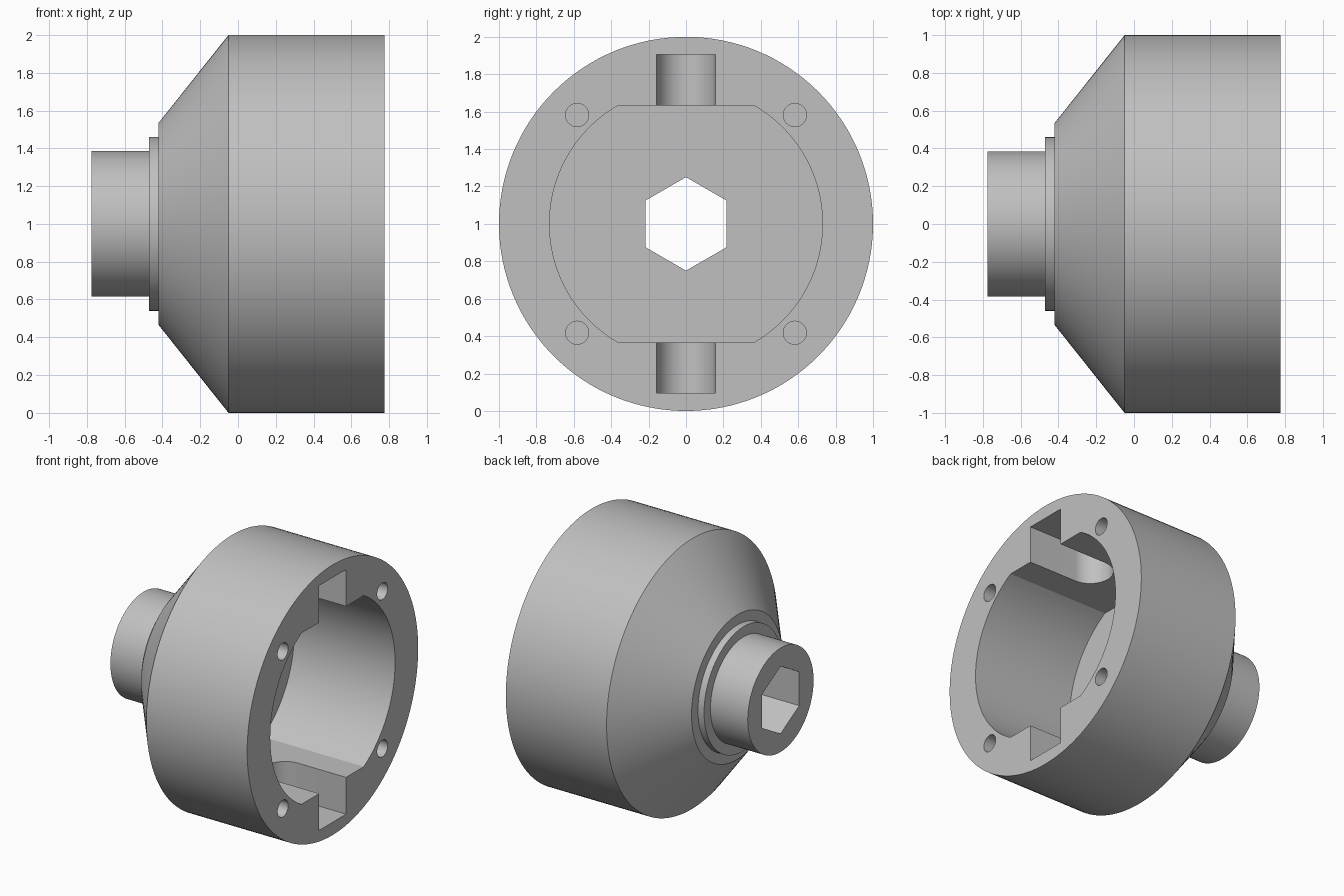
import bpy, bmesh
from math import sin, cos, pi, asin, radians
from mathutils import Vector

cube = bpy.data.objects.get("Cube")
if cube:
    bpy.data.objects.remove(cube)

grey = bpy.data.materials.new("plain grey")
grey.use_nodes = True
colour = (0.53, 0.53, 0.53, 1)
grey.diffuse_color = colour
grey.node_tree.nodes["Principled BSDF"].inputs["Base Color"].default_value = colour

MOUTH, FLOOR, HUB_END = 0.775, -0.05, -0.775
OVER = MOUTH + 0.1


def finish(name, bm):
    bmesh.ops.recalc_face_normals(bm, faces=bm.faces[:])
    mesh = bpy.data.meshes.new(name)
    bm.to_mesh(mesh)
    bm.free()
    mesh.materials.append(grey)
    obj = bpy.data.objects.new(name, mesh)
    bpy.context.collection.objects.link(obj)
    return obj


def prism(name, outline, direction):
    bm = bmesh.new()
    face = bm.faces.new([bm.verts.new(p) for p in outline])
    new = bmesh.ops.extrude_face_region(bm, geom=[face])["geom"]
    verts = [v for v in new if isinstance(v, bmesh.types.BMVert)]
    bmesh.ops.translate(bm, verts=verts, vec=Vector(direction))
    return finish(name, bm)


def ring(x, radius, count, y=0, z=1):
    """Points of a circle facing along x, the first one at the top."""
    return [(x, y + radius * sin(2 * pi * i / count), z + radius * cos(2 * pi * i / count))
            for i in range(count)]


def turned(name, profile, count=128):
    """Solid of revolution about the x axis from (x, radius) pairs."""
    bm = bmesh.new()
    rings = [[bm.verts.new(p) for p in ring(x, r, count)] for x, r in profile]
    for a, b in zip(rings, rings[1:]):
        for i in range(count):
            j = (i + 1) % count
            bm.faces.new((a[i], a[j], b[j], b[i]))
    bm.faces.new(rings[0])
    bm.faces.new(rings[-1])
    return finish(name, bm)


# Hub, collar, cone and drum in one turned body
housing = turned("coupling_housing", [
    (HUB_END, 0.385), (-0.47, 0.385), (-0.47, 0.46), (-0.42, 0.46),
    (-0.42, 0.535), (FLOOR, 1.0), (MOUTH, 1.0)])

# Round cavity with flats above and below
R, FLAT = 0.73, 0.633
half = asin(FLAT / R)
arc = [-half + 2 * half * i / 48 for i in range(49)]
outline = [(FLOOR, s * R * cos(a), 1 + s * R * sin(a)) for s in (1, -1) for a in arc]
cutters = [prism("cavity_cutter", outline, (OVER - FLOOR, 0, 0))]

# Round-ended slot across the cavity
W, CENTRE = 0.157, 0.385
slot = [(CENTRE - W * sin(pi * i / 32), W * cos(pi * i / 32), 0.095) for i in range(33)]
slot += [(OVER, -W, 0.095), (OVER, W, 0.095)]
cutters.append(prism("slot_cutter", slot, (0, 0, 1.81)))

# Hexagonal bore right through the hub
cutters.append(prism("hex_cutter", ring(HUB_END - 0.1, 0.25, 6), (1.2, 0, 0)))

# Blind screw holes in the rim
for sy in (-1, 1):
    for sz in (-1, 1):
        circle = ring(MOUTH - 0.4, 0.062, 32, sy * 0.582, 1 + sz * 0.582)
        cutters.append(prism("screw_hole_cutter", circle, (0.5, 0, 0)))

bpy.ops.object.select_all(action="DESELECT")
bpy.context.view_layer.objects.active = housing
housing.select_set(True)
for cutter in cutters:
    cutter.hide_render = True
    mod = housing.modifiers.new("cut", "BOOLEAN")
    mod.operation = "DIFFERENCE"
    mod.solver = "EXACT"
    mod.object = cutter
    bpy.ops.object.modifier_apply(modifier=mod.name)
    bpy.data.objects.remove(cutter)

bpy.ops.object.shade_smooth_by_angle(angle=radians(25))
